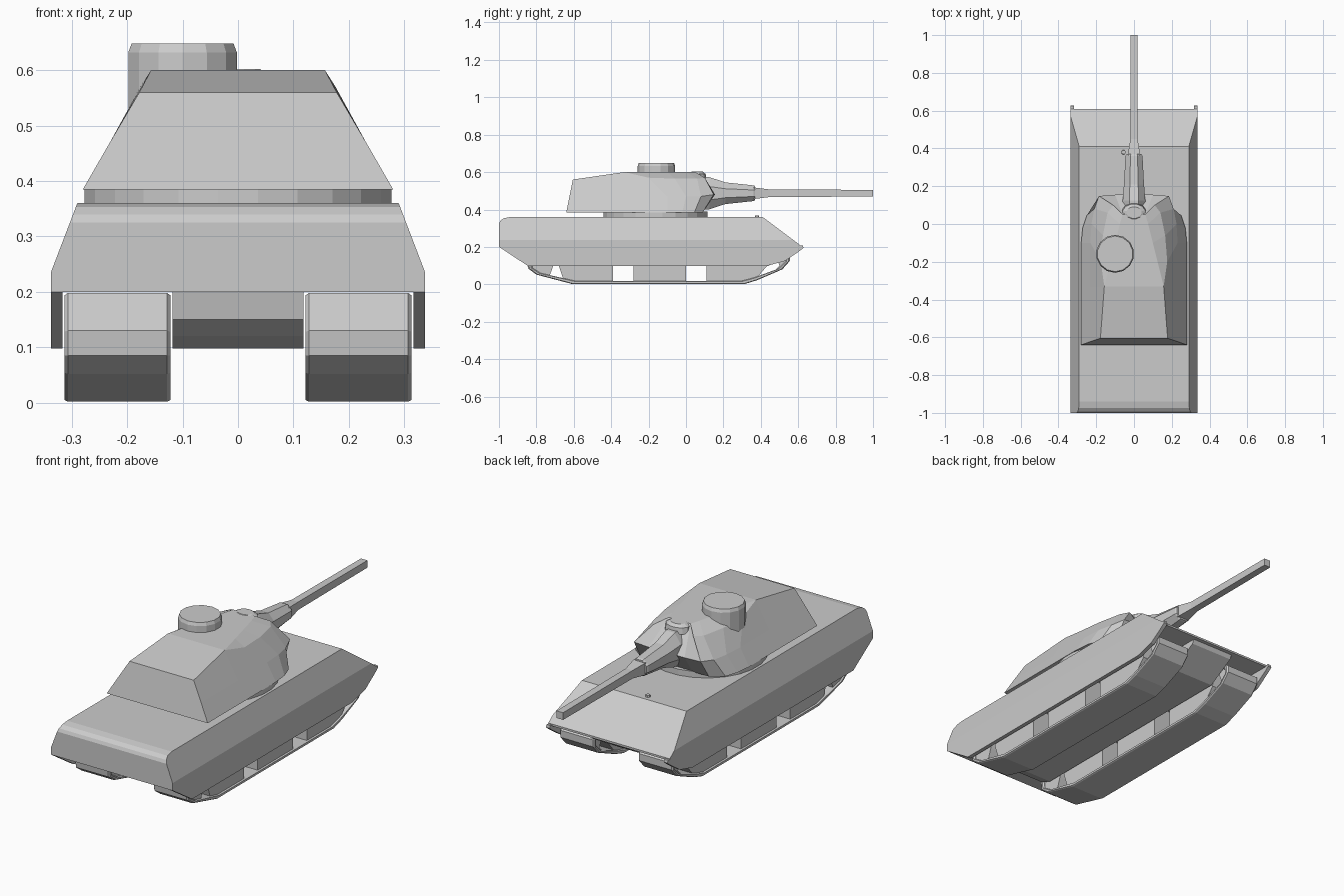
import bpy, bmesh, math
from mathutils import Vector

if "Cube" in bpy.data.objects:
    bpy.data.objects.remove(bpy.data.objects["Cube"])


def finish(bm, name):
    bmesh.ops.remove_doubles(bm, verts=bm.verts, dist=1e-5)
    bmesh.ops.recalc_face_normals(bm, faces=bm.faces)
    me = bpy.data.meshes.new(name)
    bm.to_mesh(me)
    bm.free()
    ob = bpy.data.objects.new(name, me)
    bpy.context.collection.objects.link(ob)
    return ob


def loft(bm, rings, caps=True):
    vs = [[bm.verts.new(p) for p in r] for r in rings]
    for a, b in zip(vs, vs[1:]):
        for i in range(len(a)):
            j = (i + 1) % len(a)
            bm.faces.new((a[i], a[j], b[j], b[i]))
    if caps:
        bm.faces.new(vs[0])
        bm.faces.new(vs[-1])
    return vs


def prism(bm, profile, x0, x1):
    loft(bm, [[(x, y, z) for y, z in profile] for x in (x0, x1)])


def round_rings(sections, sides, cx, cy, axis='Z', cz=0.0):
    """sections: (position along axis, half width, half depth)"""
    rings = []
    for t, a, b in sections:
        ring = []
        for k in range(sides):
            ang = 2 * math.pi * (k + 0.5) / sides
            f = 1 / math.cos(math.pi / sides)
            u, v = a * f * math.cos(ang), b * f * math.sin(ang)
            ring.append((cx + u, cy + v, t) if axis == 'Z' else (cx + u, t, cz + v))
        rings.append(ring)
    return rings


# Hull: side profile extruded, upper flanks sliced off at an angle
bm = bmesh.new()
prism(bm, [(-1, .2), (-1, .325), (-.993, .34), (-.975, .353), (-.94, .36),
           (.41, .36), (.61, .21), (.61, .2)], -.337, .337)
for s in (-1, 1):
    cut = bmesh.ops.bisect_plane(bm, geom=bm.verts[:] + bm.edges[:] + bm.faces[:],
                                 plane_co=(s * .337, 0, .237),
                                 plane_no=Vector((s * .123, 0, .047)), clear_outer=True)
    edges = [e for e in cut['geom_cut'] if isinstance(e, bmesh.types.BMEdge)]
    bmesh.ops.holes_fill(bm, edges=edges, sides=0)
finish(bm, "hull")

# Belly between the tracks
bm = bmesh.new()
prism(bm, [(-.88, .2), (-.87, .15), (-.83, .12), (-.77, .098),
           (.44, .098), (.58, .18), (.59, .2)], -.118, .118)
finish(bm, "belly")

# Side skirts
bm = bmesh.new()
for a, b in ((.317, .337), (-.337, -.317)):
    prism(bm, [(-1, .2), (-.845, .098), (.43, .098), (.53, .125), (.61, .18),
               (.628, .195), (.625, .208), (.6, .205)], a, b)
finish(bm, "skirts")

# Tracks: closed band
outer = [(-.79, .198), (-.85, .13), (-.845, .085), (-.80, .052), (-.61, .002),
         (.315, .002), (.38, .022), (.515, .08), (.555, .125), (.555, .16), (.5, .198)]
inner = [(-.14 + (y + .14) * .965, .1 + (z - .1) * .83) for y, z in outer]
bm = bmesh.new()
for a, b in ((.122, .313), (-.313, -.122)):
    ring = [[(a, y, z) for y, z in outer], [(b, y, z) for y, z in outer],
            [(b, y, z) for y, z in inner], [(a, y, z) for y, z in inner]]
    loft(bm, ring + [ring[0]], caps=False)
tracks = finish(bm, "tracks")
bev = tracks.modifiers.new("bevel", 'BEVEL')
bev.width = .007
bev.segments = 1
bev.angle_limit = math.radians(60)

# Wheel blocks filling the bands, with see-through gaps between them
bm = bmesh.new()
blocks = [
    [(-.835, .13), (-.83, .09), (-.79, .06), (-.73, .042), (-.71, .1), (-.705, .19), (-.79, .19)],
    [(-.68, .19), (-.68, .1), (-.655, .025), (-.6, .01), (-.39, .01), (-.39, .19)],
    [(-.28, .19), (-.28, .01), (0, .01), (0, .19)],
    [(.11, .19), (.11, .01), (.31, .01), (.375, .03), (.435, .1), (.44, .19)],
    [(.465, .19), (.5, .1), (.465, .065), (.51, .088), (.545, .128), (.545, .155), (.5, .19)],
]
for prof in blocks:
    prism(bm, prof, .13, .305)
    prism(bm, prof, -.305, -.13)
finish(bm, "wheel_blocks")

# Turret ring
bm = bmesh.new()
loft(bm, round_rings([(.35, .277, .277), (.39, .277, .277)], 24, 0, -.163))
finish(bm, "turret_ring")

# Turret: half outlines at rising heights, mirrored and lofted
base = [(.1, .09, .385), (.19, .09, .385), (.25, .045, .385), (.272, -.02, .385),
        (.28, -.1, .385), (.28, -.33, .385), (.28, -.64, .385)]
belt = [(.1, .155, .48), (.185, .148, .48), (.21, .08, .47), (.225, 0, .47),
        (.231, -.1, .47), (.231, -.33, .47), (.231, -.623, .47)]
edge = [(.06, .05, .6), (.11, .1, .57), (.14, .06, .565), (.165, -.06, .565),
        (.176, -.2, .57), (.157, -.33, .6), (.178, -.605, .56)]
roof = [(.06, .05, .6), (.06, .05, .6), (.075, 0, .6), (.1, -.1, .6),
        (.125, -.2, .6), (.157, -.33, .6), (.178, -.605, .56)]
bm = bmesh.new()
rings = [h + [(-x, y, z) for x, y, z in reversed(h)] for h in (base, belt, edge, roof)]
vs = loft(bm, rings, caps=False)
bm.faces.new(vs[0])
for i in range(6):
    bm.faces.new((vs[-1][i], vs[-1][i + 1], vs[-1][12 - i], vs[-1][13 - i]))
finish(bm, "turret")

# Commander hatch drum
bm = bmesh.new()
loft(bm, round_rings([(.5, .098, .098), (.632, .098, .098), (.648, .092, .092)], 14, -.1, -.158))
finish(bm, "hatch_drum")

# Gun mantlet flaring back into the turret
bm = bmesh.new()
loft(bm, round_rings([(.06, .06, .088), (.125, .06, .086), (.21, .053, .058),
                      (.36, .045, .042), (.37, .04, .038)], 8, 0, 0, 'Y', .487))
finish(bm, "mantlet")

# Square barrel with tapered root
bm = bmesh.new()
loft(bm, round_rings([(.3, .032, .03), (.37, .032, .03), (.45, .019, .02),
                      (1, .018, .018)], 4, 0, 0, 'Y', .487))
finish(bm, "barrel")

# Sight hood on the turret front and small hull fitting
bm = bmesh.new()
loft(bm, round_rings([(.56, .065, .05), (.59, .06, .045), (.602, .04, .03)], 12, 0, .06))
finish(bm, "sight_hood")
bm = bmesh.new()
loft(bm, round_rings([(.355, .012, .012), (.369, .01, .01)], 8, -.055, .38))
finish(bm, "hull_fitting")
